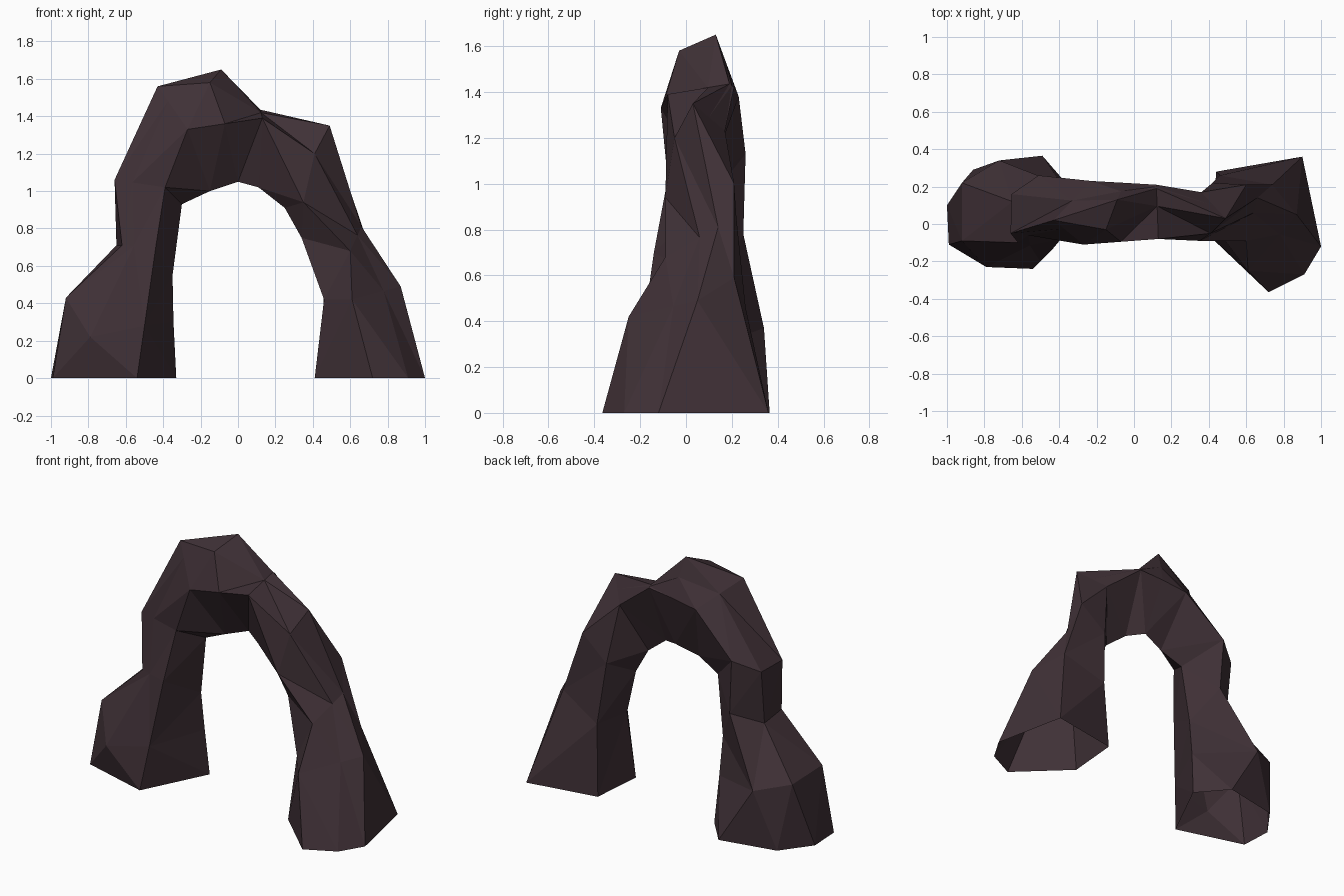
import bpy, bmesh
from mathutils import Vector

# Dark plum-brown stone
stone = bpy.data.materials.new("dark stone")
stone.diffuse_color = (0.05, 0.03, 0.037, 1)

# Stations along the arch, left foot to right foot: outer, front, inner, back points
stations = [
    ((-1, .10, 0), (-.54, -.24, 0), (-.33, .18, 0), (-.49, .365, 0)),
    ((-.92, -.09, .43), (-.50, -.20, .28), (-.345, .15, .30), (-.72, .34, .37)),
    ((-.62, -.10, .71), (-.44, -.14, .70), (-.35, .12, .55), (-.49, .25, .78)),
    ((-.66, -.05, 1.06), (-.39, -.08, 1.02), (-.30, .10, .93), (-.51, .26, 1.13)),
    ((-.43, .02, 1.56), (-.27, -.11, 1.33), (-.15, .08, 1.00), (-.23, .23, 1.38)),
    ((-.09, .13, 1.65), (-.07, -.095, 1.36), (0, .11, 1.05), (-.05, .22, 1.405)),
    ((.12, .19, 1.435), (.13, -.08, 1.39), (.11, .05, 1.02), (.12, .21, 1.42)),
    ((.49, .03, 1.35), (.35, -.09, .94), (.25, .03, .91), (.36, .17, 1.23)),
    ((.66, .14, .81), (.60, -.09, .68), (.34, .03, .75), (.42, .22, .85)),
    ((.87, .05, .49), (.61, -.25, .42), (.46, -.05, .42), (.46, .26, .46)),
    ((1, -.12, 0), (.72, -.365, 0), (.41, -.07, 0), (.44, .28, 0)),
]
# Ridge corners that stand away from the straight side, by station
front_ridge = {0: (-.99, -.11, 0), 1: (-.79, -.23, .22), 5: (-.15, -.03, 1.58),
               7: (.41, -.05, 1.20), 10: (.91, -.27, 0)}
back_ridge = {0: (-.86, .29, 0), 1: (-.92, .22, .42), 2: (-.65, .12, .71),
              3: (-.655, .16, 1.06), 8: (.60, .21, 1.0), 9: (.74, .21, .59),
              10: (.90, .36, 0)}


def ridge(table, i, side, outer, t):
    """Corner between a side point and the outer point."""
    return Vector(table[i]) if i in table else side.lerp(outer, t)


# Loft six-sided rings along the arch; the foot ends stay open
bm = bmesh.new()
rings = []
for i, st in enumerate(stations):
    outer, front, inner, back = map(Vector, st)
    ring = [inner, front, ridge(front_ridge, i, front, outer, .65), outer,
            ridge(back_ridge, i, back, outer, .5), back]
    rings.append([bm.verts.new(p) for p in ring])
for a, b in zip(rings, rings[1:]):
    for j in range(6):
        k = (j + 1) % 6
        bm.faces.new((a[j], a[k], b[k], b[j]))
bmesh.ops.recalc_face_normals(bm, faces=bm.faces[:])
bmesh.ops.triangulate(bm, faces=bm.faces[:], quad_method='SHORT_EDGE')

mesh = bpy.data.meshes.new("rock_arch")
bm.to_mesh(mesh)
bm.free()
mesh.materials.append(stone)
arch = bpy.data.objects.new("rock_arch", mesh)
bpy.context.collection.objects.link(arch)
